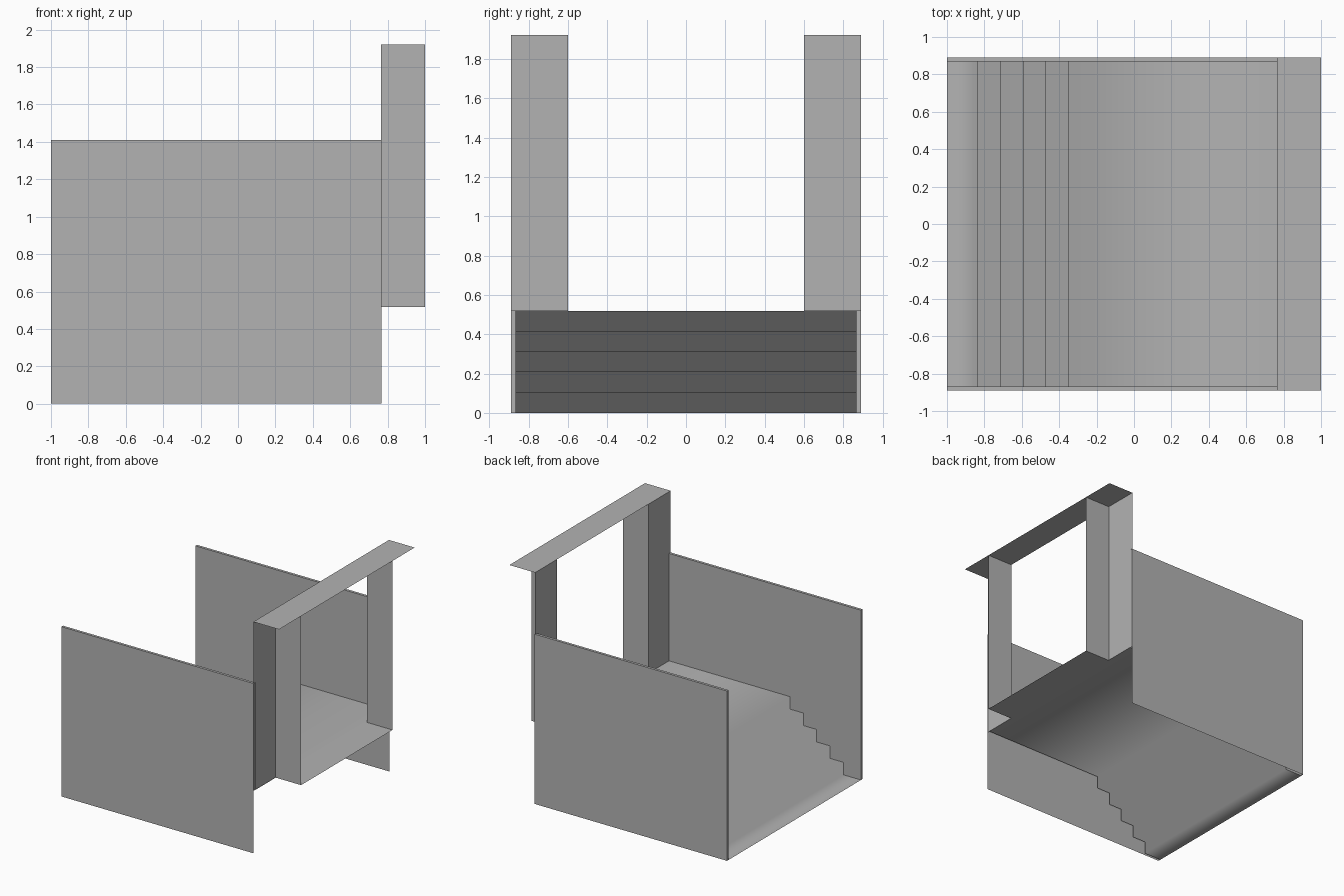
import bpy

if "Cube" in bpy.data.objects:
    bpy.data.objects.remove(bpy.data.objects["Cube"])

WALL_END, DOOR_X = 0.767, 1.0      # end of the side walls, outer face of the doorway
POST_X = 0.764                     # back face of the posts, just inside the wall ends
IN_Y, OUT_Y, DOOR_Y = 0.868, 0.89, 0.6
WALL_Z, DECK_Z, TOP_Z = 1.41, 0.518, 1.922

# Mid grey for every part
grey = bpy.data.materials.new("grey")
grey.diffuse_color = (0.45, 0.45, 0.45, 1)
grey.use_nodes = True
grey.node_tree.nodes["Principled BSDF"].inputs["Base Color"].default_value = grey.diffuse_color


def make(name, verts, faces, smooth=False):
    mesh = bpy.data.meshes.new(name)
    mesh.from_pydata(verts, [], faces)
    mesh.materials.append(grey)
    for p in mesh.polygons:
        p.use_smooth = smooth
    obj = bpy.data.objects.new(name, mesh)
    bpy.context.collection.objects.link(obj)
    return obj


def mirror_y(obj):
    obj.modifiers.new("mirror", 'MIRROR').use_axis = (False, True, False)


# Stair outline in x/z: ground strip, five risers, landing
outline = [(-1.0, 0.0)]
for i, x in enumerate((-0.84, -0.717, -0.593, -0.473, -0.35)):
    outline += [(x, i * DECK_Z / 5), (x, (i + 1) * DECK_Z / 5)]
outline.append((WALL_END, DECK_Z))
n = len(outline)

# Steps: open sheet, softly shaded, narrowing to the door sill
verts = [(x, y, z) for y in (-IN_Y, IN_Y) for x, z in outline]
faces = [(i, i + 1, n + i + 1, n + i) for i in range(n - 2)]
verts += [(WALL_END, -DOOR_Y, DECK_Z), (DOOR_X, -DOOR_Y, DECK_Z),
          (DOOR_X, DOOR_Y, DECK_Z), (WALL_END, DOOR_Y, DECK_Z)]
a = 2 * n
faces.append((n - 2, n - 1, a, a + 3, 2 * n - 1, 2 * n - 2))
faces.append((a, a + 1, a + 2, a + 3))
make("steps", verts, faces, smooth=True)

# Side walls: outer skin, top edge, front edge, and inner skin above the steps
inner = [(x, IN_Y, z) for x, z in outline]
inner += [(WALL_END, IN_Y, WALL_Z), (-1.0, IN_Y, WALL_Z)]
outer = [(-1.0, OUT_Y, 0), (WALL_END, OUT_Y, 0),
         (WALL_END, OUT_Y, WALL_Z), (-1.0, OUT_Y, WALL_Z)]
b = n + 2
mirror_y(make("side_walls", inner + outer, [
    tuple(range(b)),
    (b + 3, b + 2, b + 1, b),
    (b - 1, b - 2, b + 2, b + 3),
    (0, b - 1, b + 3, b)]))

# Door posts: two open faces each, turned in toward the passage
corner = [(POST_X, OUT_Y), (POST_X, DOOR_Y), (DOOR_X, DOOR_Y)]
verts = [(x, y, z) for z in (DECK_Z, TOP_Z) for x, y in corner]
mirror_y(make("door_posts", verts, [(0, 1, 4, 3), (1, 2, 5, 4)]))

# Lintel: flat strip across the posts
make("lintel", [(POST_X, -OUT_Y, TOP_Z), (DOOR_X, -OUT_Y, TOP_Z),
                (DOOR_X, OUT_Y, TOP_Z), (POST_X, OUT_Y, TOP_Z)], [(0, 1, 2, 3)])
